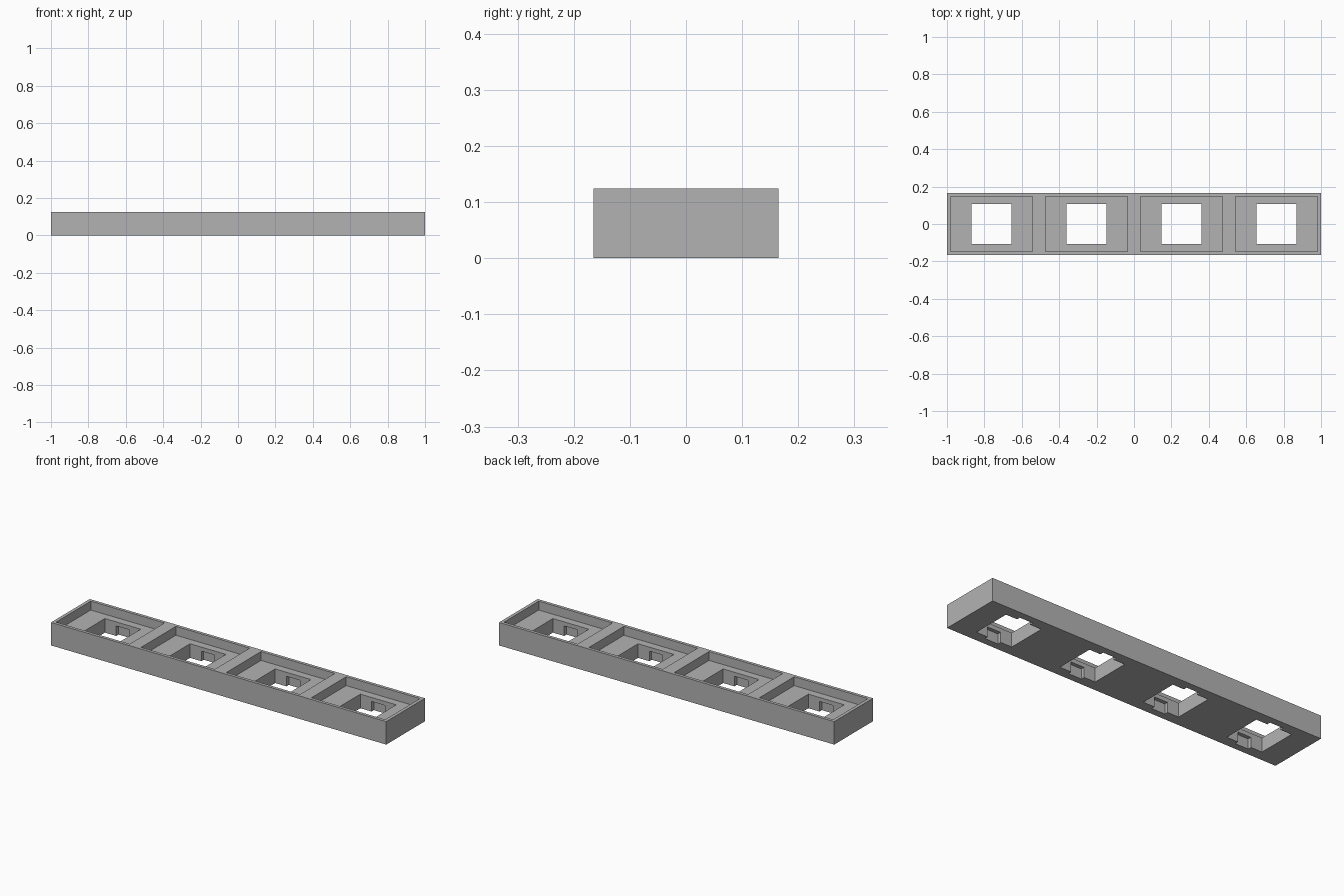
import bpy
import bmesh
from mathutils import Matrix, Vector

cube = bpy.data.objects.get("Cube")
if cube:
    bpy.data.objects.remove(cube, do_unlink=True)

LENGTH, DEPTH, HEIGHT = 2.0, 0.33, 0.124
CENTRES = [-0.762, -0.254, 0.254, 0.762]
FLOOR = 0.076        # top of the plate inside each pocket
NOTCH_TOP = 0.054    # ceiling of the clip notches

grey = bpy.data.materials.new("plain grey")
grey.use_nodes = True
grey.diffuse_color = (0.45, 0.45, 0.45, 1)
grey.node_tree.nodes["Principled BSDF"].inputs["Base Color"].default_value = (0.45, 0.45, 0.45, 1)


def boxes(name, centres, width, depth, bottom, top):
    """One object holding a box at each x centre."""
    bm = bmesh.new()
    for x in centres:
        place = Matrix.Translation(Vector((x, 0, (bottom + top) / 2)))
        size = Matrix.Diagonal((width, depth, top - bottom, 1))
        bmesh.ops.create_cube(bm, size=1, matrix=place @ size)
    mesh = bpy.data.meshes.new(name)
    bm.to_mesh(mesh)
    bm.free()
    mesh.materials.append(grey)
    obj = bpy.data.objects.new(name, mesh)
    bpy.context.collection.objects.link(obj)
    return obj


# Solid housing
housing = boxes("housing", [0], LENGTH, DEPTH, 0, HEIGHT)

# Top pockets, square through holes, and notches under the front and back hole edges
cutters = [
    boxes("pocket_cutter", CENTRES, 0.44, 0.296, FLOOR, HEIGHT + 0.1),
    boxes("hole_cutter", CENTRES, 0.214, 0.214, -0.1, HEIGHT + 0.1),
    boxes("notch_cutter", CENTRES, 0.08, 0.254, -0.1, NOTCH_TOP),
]

bpy.context.view_layer.objects.active = housing
for cutter in cutters:
    cutter.hide_render = True
    cut = housing.modifiers.new(cutter.name, "BOOLEAN")
    cut.operation = "DIFFERENCE"
    cut.solver = "EXACT"
    cut.object = cutter
    bpy.ops.object.modifier_apply(modifier=cut.name)
    bpy.data.objects.remove(cutter, do_unlink=True)
